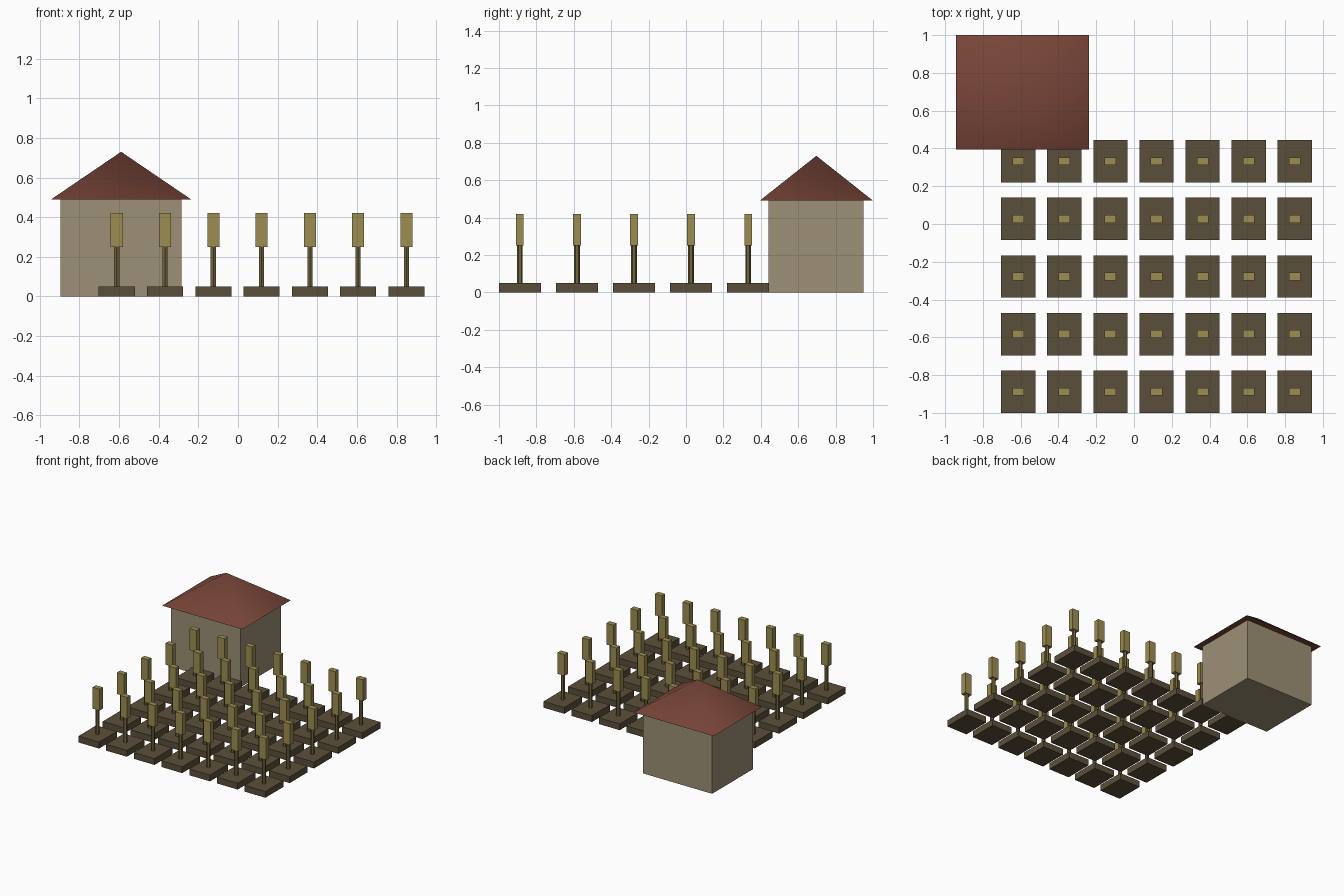
import bpy
from math import radians

if "Cube" in bpy.data.objects:
    bpy.data.objects.remove(bpy.data.objects["Cube"])


def material(name, rgb):
    m = bpy.data.materials.new(name)
    m.diffuse_color = (*rgb, 1)
    m.use_nodes = True
    m.node_tree.nodes["Principled BSDF"].inputs["Base Color"].default_value = m.diffuse_color
    return m


WALL = material("wall_plaster", (0.34, 0.28, 0.18))
ROOF = material("roof_tile", (0.19, 0.06, 0.04))
SOIL = material("soil", (0.105, 0.078, 0.042))
STALK = material("stalk", (0.17, 0.13, 0.045))
EAR = material("ear", (0.34, 0.27, 0.085))


def box(name, centre, size, z0, z1, mat):
    bpy.ops.mesh.primitive_cube_add(size=1, location=(*centre, (z0 + z1) / 2))
    ob = bpy.context.object
    ob.name = name
    ob.scale = (*size, z1 - z0)
    bpy.ops.object.transform_apply(location=False, rotation=False)
    ob.data.materials.append(mat)
    return ob


def stem(name, centre, radius, z0, z1, mat):
    bpy.ops.mesh.primitive_cylinder_add(
        vertices=6, radius=radius, depth=z1 - z0, location=(*centre, (z0 + z1) / 2))
    ob = bpy.context.object
    ob.name = name
    ob.data.materials.append(mat)
    return ob


# Hut walls
box("hut_walls", (-0.59, 0.695), (0.61, 0.51), 0, 0.49, WALL)

# Pyramid roof with overhanging eaves
cx, cy, hx, hy = -0.59, 0.697, 0.353, 0.303
eaves = [(cx + sx * hx, cy + sy * hy, 0.49)
         for sx, sy in ((-1, -1), (1, -1), (1, 1), (-1, 1))]
mesh = bpy.data.meshes.new("hut_roof")
mesh.from_pydata(eaves + [(cx, cy, 0.73)], [],
                 [(3, 2, 1, 0)] + [(i, (i + 1) % 4, 4) for i in range(4)])
roof = bpy.data.objects.new("hut_roof", mesh)
bpy.context.collection.objects.link(roof)
mesh.materials.append(ROOF)
bpy.ops.object.select_all(action='DESELECT')
roof.select_set(True)
bpy.context.view_layer.objects.active = roof
bpy.ops.object.shade_smooth_by_angle(angle=radians(60))

# One crop plot, then linked copies over the 7 x 5 field
X0, Y0, DX, DY = -0.612, -0.888, 0.2437, 0.305
parts = [
    box("soil_plot", (X0, Y0), (0.182, 0.224), 0, 0.05, SOIL),
    stem("crop_stalk", (X0, Y0), 0.015, 0.05, 0.25, STALK),
    box("crop_ear", (X0, Y0), (0.061, 0.041), 0.25, 0.42, EAR),
]
for row in range(5):
    for col in range(7):
        if row == col == 0:
            continue
        for part in parts:
            dup = part.copy()
            dup.name = f"{part.name}_{row}_{col}"
            dup.location.x += col * DX
            dup.location.y += row * DY
            bpy.context.collection.objects.link(dup)
